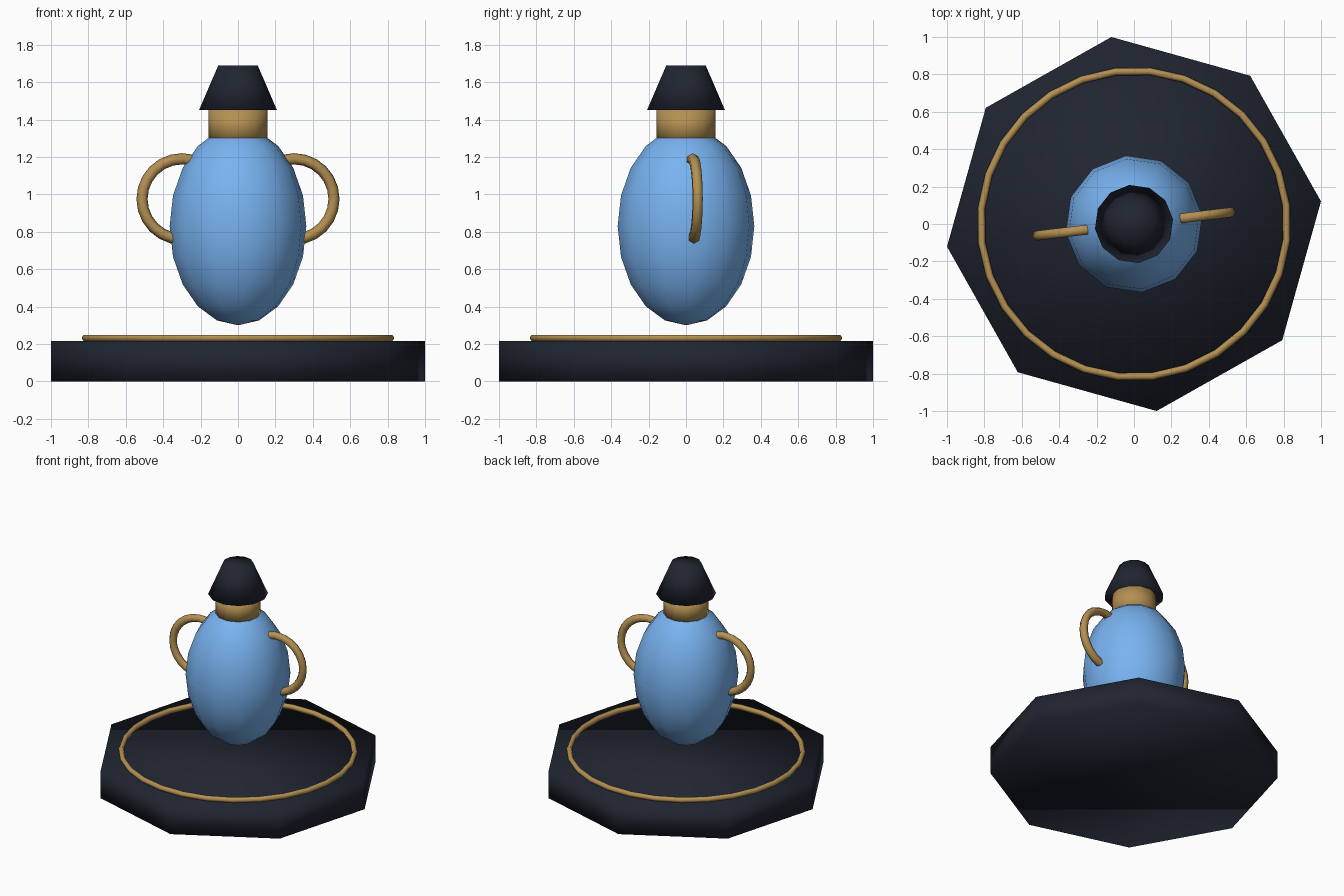
import bpy
from math import radians, cos, sin, pi

if "Cube" in bpy.data.objects:
    bpy.data.objects.remove(bpy.data.objects["Cube"])

TURN = radians(6.9)  # the whole model is turned slightly about z


def material(name, rgb):
    m = bpy.data.materials.new(name)
    m.diffuse_color = (*rgb, 1)
    m.use_nodes = True
    m.node_tree.nodes["Principled BSDF"].inputs["Base Color"].default_value = m.diffuse_color
    return m


NAVY = material("dark_navy", (0.014, 0.018, 0.030))
GOLD = material("gold", (0.46, 0.28, 0.085))
BLUE = material("light_blue", (0.19, 0.45, 0.88))


def finish(name, mat):
    ob = bpy.context.object
    ob.name = name
    ob.data.materials.append(mat)
    bpy.ops.object.shade_smooth()
    return ob


def frustum(name, mat, sides, r1, r2, z1, z2):
    bpy.ops.mesh.primitive_cone_add(vertices=sides, radius1=r1, radius2=r2, depth=z2 - z1,
                                    location=(0, 0, (z1 + z2) / 2), rotation=(0, 0, TURN))
    return finish(name, mat)


def torus(name, mat, major, minor, segments, location, rotation):
    bpy.ops.mesh.primitive_torus_add(major_radius=major, minor_radius=minor,
                                     major_segments=segments, minor_segments=6,
                                     location=location, rotation=rotation)
    return finish(name, mat)


# octagonal base with a gold inlay ring
frustum("base", NAVY, 8, 1.007, 1.007, 0, 0.215)
torus("base_ring", GOLD, 0.82, 0.02, 28, (0, 0, 0.232), (0, 0, TURN))

# floating egg-shaped body
bpy.ops.mesh.primitive_uv_sphere_add(segments=12, ring_count=10, radius=1,
                                     location=(0, 0, 0.83), rotation=(0, 0, TURN))
bpy.context.object.scale = (0.368, 0.368, 0.53)
finish("body", BLUE)

# neck and tapered stopper
frustum("neck", GOLD, 12, 0.158, 0.158, 1.28, 1.455)
frustum("stopper", NAVY, 12, 0.21, 0.106, 1.45, 1.69)

# two upright loop handles, sunk into the body
for side, angle in (("right", TURN), ("left", TURN + pi)):
    torus("handle_" + side, GOLD, 0.215, 0.03, 24,
          (0.302 * cos(angle), 0.302 * sin(angle), 0.975), (pi / 2, 0, angle))
